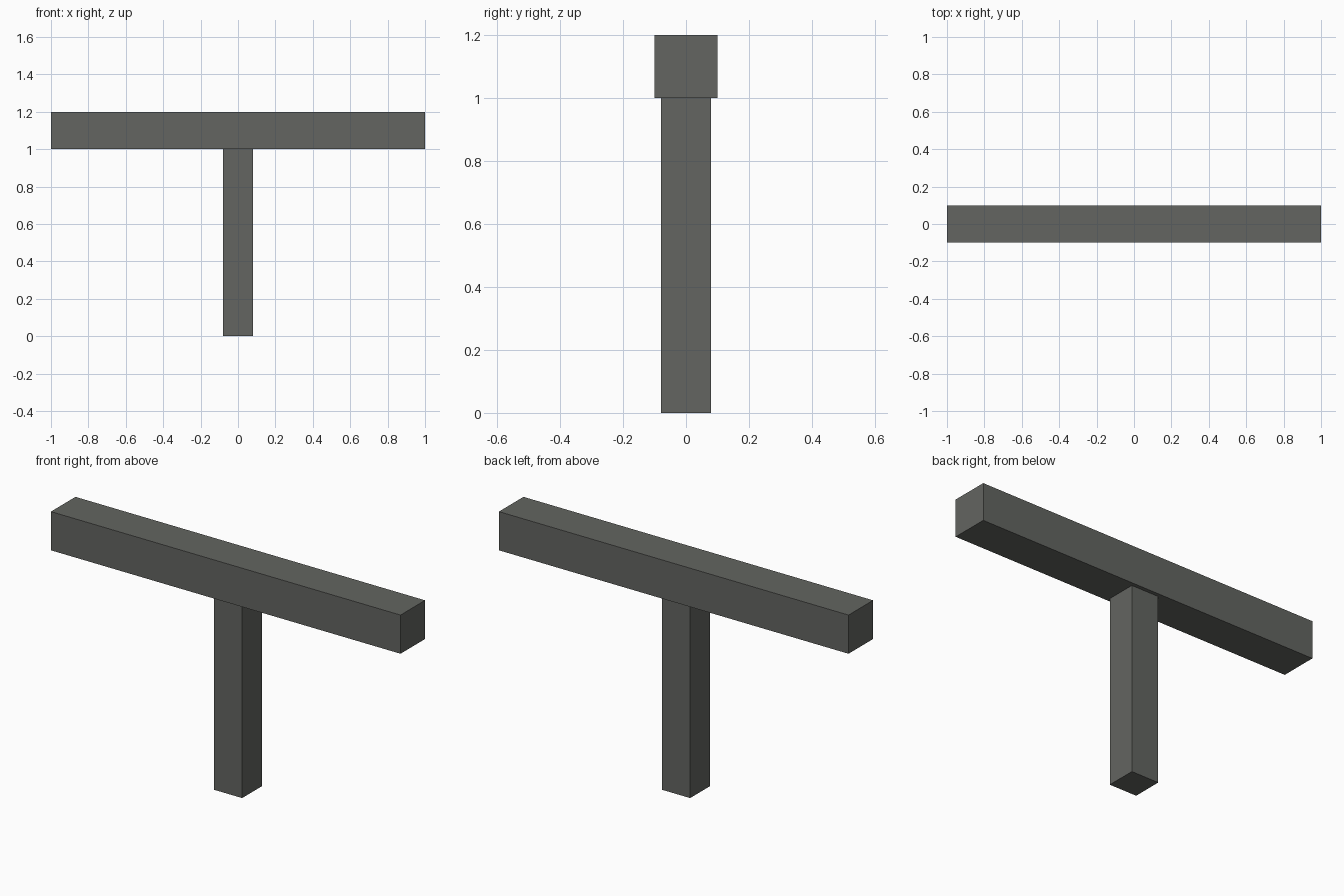
import bpy

if "Cube" in bpy.data.objects:
    bpy.data.objects.remove(bpy.data.objects["Cube"])

# Single grey material
grey = bpy.data.materials.new("dark_grey")
grey.diffuse_color = (0.125, 0.130, 0.119, 1.0)
grey.use_nodes = True
grey.node_tree.nodes["Principled BSDF"].inputs["Base Color"].default_value = grey.diffuse_color


def box(name, size, z_bottom):
    """Axis-aligned box centred on x = y = 0, resting on z_bottom."""
    bpy.ops.mesh.primitive_cube_add(size=1, location=(0, 0, z_bottom + size[2] / 2))
    ob = bpy.context.object
    ob.name = name
    ob.scale = size
    bpy.ops.object.transform_apply(location=False, rotation=False, scale=True)
    ob.data.materials.append(grey)
    return ob


# Upright post and the beam lying across its top
box("post", (0.16, 0.16, 1.0), 0.0)
box("cross_beam", (2.0, 0.2, 0.2), 1.0)
